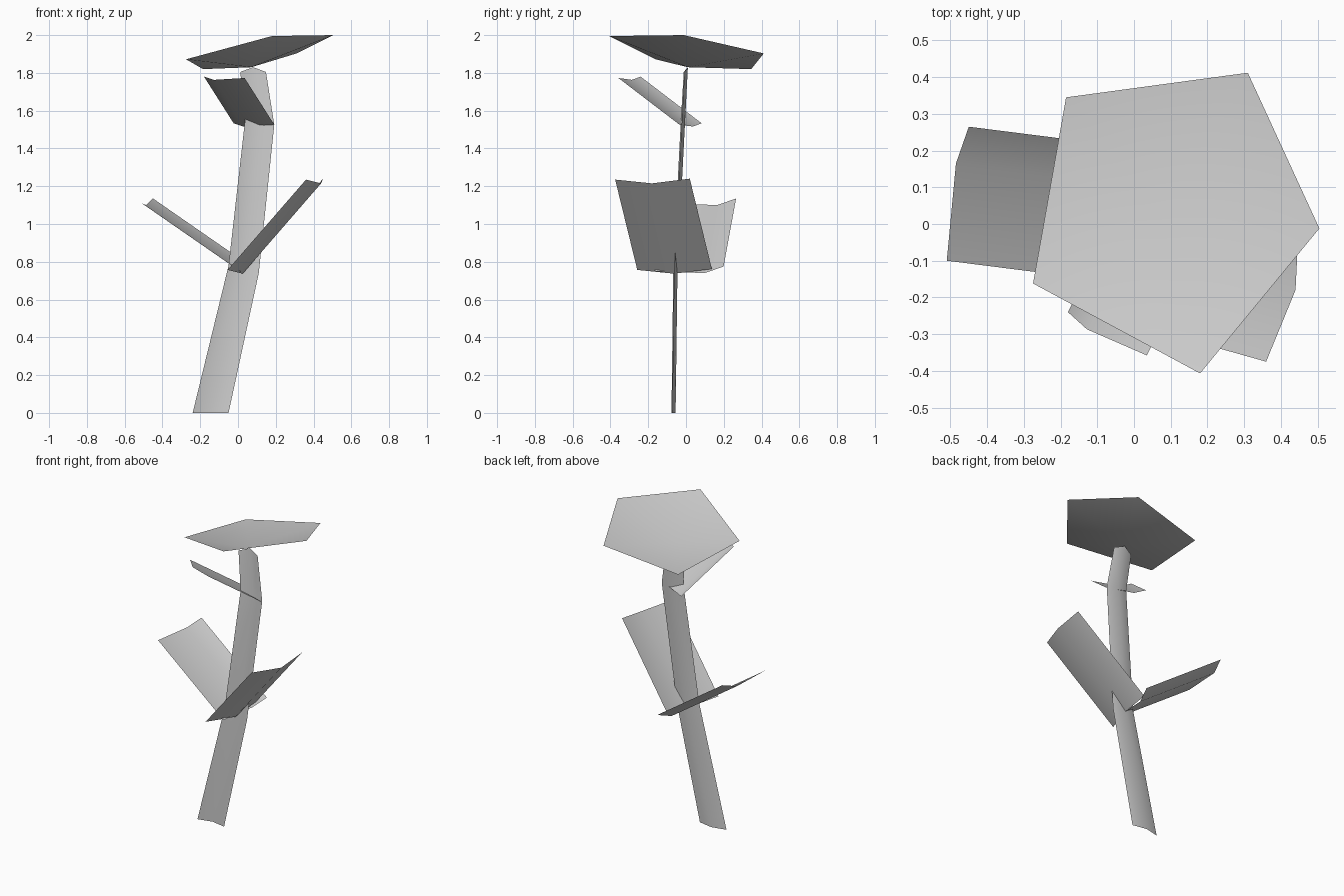
import bpy
import bmesh
from mathutils import Vector

default_cube = bpy.data.objects.get("Cube")
if default_cube:
    bpy.data.objects.remove(default_cube, do_unlink=True)

# Single plain grey material
grey = bpy.data.materials.new("plain_grey")
grey.use_nodes = True
grey.diffuse_color = (0.6, 0.6, 0.6, 1)
shader = next(n for n in grey.node_tree.nodes if n.type == "BSDF_PRINCIPLED")
shader.inputs["Base Color"].default_value = grey.diffuse_color


def finish(name, bm):
    """Turn a bmesh sheet into a smooth-shaded object."""
    for face in bm.faces:
        face.smooth = True
    mesh = bpy.data.meshes.new(name)
    bm.to_mesh(mesh)
    bm.free()
    mesh.materials.append(grey)
    obj = bpy.data.objects.new(name, mesh)
    bpy.context.collection.objects.link(obj)
    return obj


def ribbon(name, rows):
    """Skin a sheet across successive rows of points."""
    bm = bmesh.new()
    grid = [[bm.verts.new(point) for point in row] for row in rows]
    for lower, upper in zip(grid, grid[1:]):
        for i in range(len(lower) - 1):
            bm.faces.new((lower[i], lower[i + 1], upper[i + 1], upper[i]))
    return finish(name, bm)


def leaf(name, tip, sweep, base_is_first):
    """Folded leaf: the tip cross-section swept back to the stem."""
    tip_row = [Vector(point) for point in tip]
    base_row = [point + Vector(sweep) for point in tip_row]
    rows = [base_row, tip_row] if base_is_first else [tip_row, base_row]
    return ribbon(name, rows)


# Stem: creased strip, each row is fold point, half width, edge drop left and right
stem_rows = []
for x, y, z, half, left_dz, right_dz in (
    (-0.145, -0.055, 0, 0.095, 0, 0),
    (0.03, -0.045, 0.76, 0.08, 0.02, -0.02),
    (0.115, -0.005, 1.54, 0.077, 0.015, -0.015),
    (0.08, 0.01, 1.83, 0.068, -0.025, -0.025),
):
    stem_rows.append([(x - half, y - 0.022, z + left_dz),
                      (x, y, z),
                      (x + half, y - 0.018, z + right_dz)])
ribbon("stem", stem_rows)

# Leaves
leaf("left_leaf",
     [(0.36, -0.375, 1.235), (0.44, -0.18, 1.215), (0.45, 0.02, 1.24)],
     (-0.415, 0.117, -0.478), False)
leaf("right_leaf",
     [(-0.51, -0.1, 1.11), (-0.485, 0.165, 1.1), (-0.45, 0.265, 1.135)],
     (0.52, -0.066, -0.36), True)
leaf("upper_leaf",
     [(-0.18, -0.24, 1.78), (-0.128, -0.287, 1.763), (0.035, -0.358, 1.773)],
     (0.157, 0.323, -0.247), False)

# Flower head: shallow five-sided bowl around a low centre
bm = bmesh.new()
centre = bm.verts.new((0.07, 0.01, 1.83))
rim = [bm.verts.new(point) for point in (
    (-0.185, 0.345, 1.82), (-0.275, -0.162, 1.872), (0.18, -0.407, 1.995),
    (0.505, -0.012, 2), (0.31, 0.412, 1.903))]
for a, b in zip(rim, rim[1:] + rim[:1]):
    bm.faces.new((centre, a, b))
finish("flower_head", bm)
